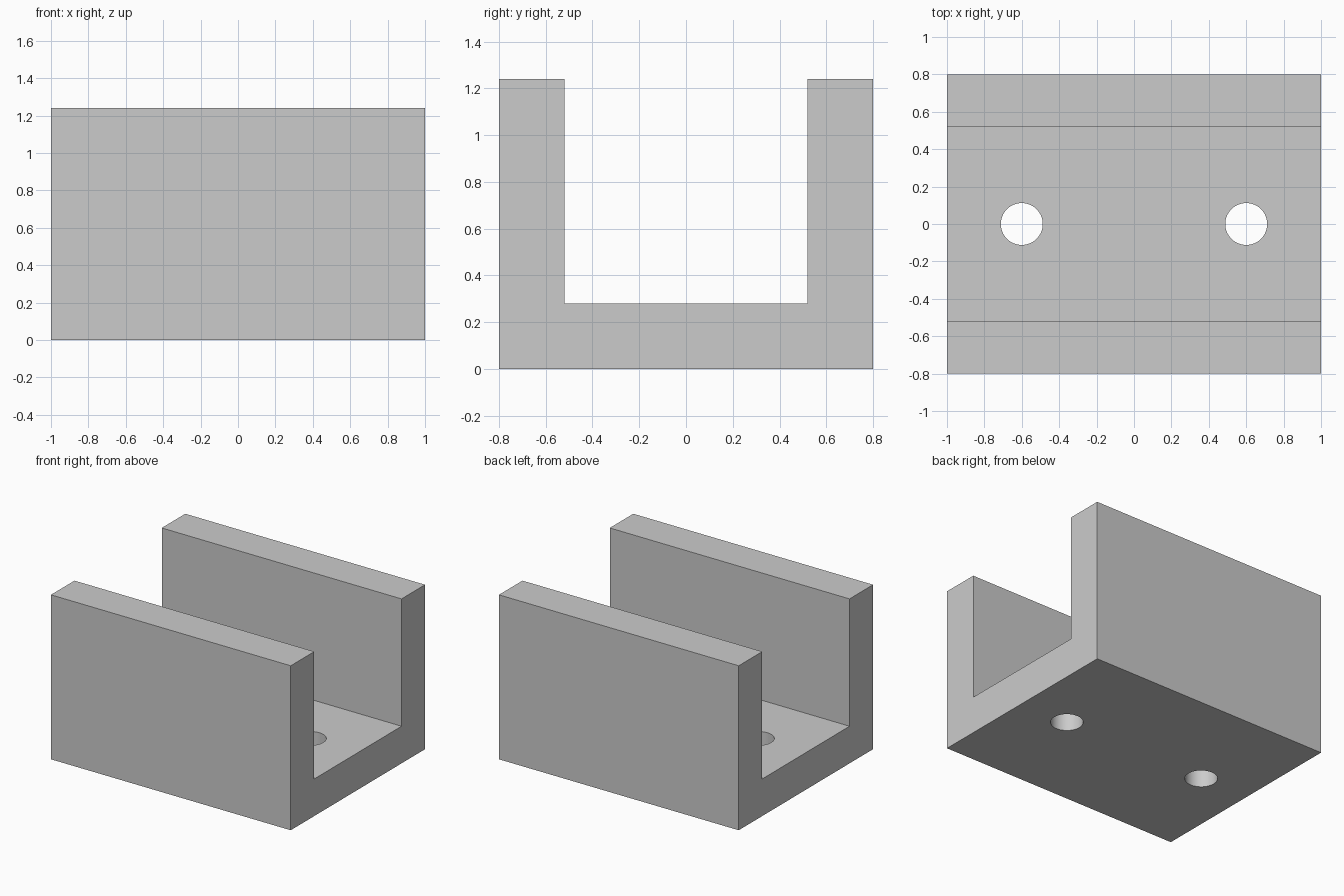
import bpy, bmesh, math
from mathutils import Vector

cube = bpy.data.objects.get("Cube")
if cube:
    bpy.data.objects.remove(cube, do_unlink=True)

LENGTH, HALF_WIDTH, HEIGHT = 2.0, 0.8, 1.24
WALL = FLOOR = 0.28
HOLE_X, HOLE_RADIUS = 0.6, 0.112

grey = bpy.data.materials.new("plain grey")
grey.use_nodes = True
colour = (0.6, 0.6, 0.6, 1)
grey.diffuse_color = colour
grey.node_tree.nodes["Principled BSDF"].inputs["Base Color"].default_value = colour

# U-shaped channel: end profile extruded along x
inner = HALF_WIDTH - WALL
half = [(HALF_WIDTH, 0), (HALF_WIDTH, HEIGHT), (inner, HEIGHT), (inner, FLOOR)]
profile = half + [(-y, z) for y, z in reversed(half)]
bm = bmesh.new()
end = bm.faces.new([bm.verts.new((-LENGTH / 2, y, z)) for y, z in profile])
swept = bmesh.ops.extrude_face_region(bm, geom=[end])["geom"]
bmesh.ops.translate(bm, vec=Vector((LENGTH, 0, 0)),
                    verts=[v for v in swept if isinstance(v, bmesh.types.BMVert)])
bmesh.ops.recalc_face_normals(bm, faces=bm.faces)
mesh = bpy.data.meshes.new("channel_bracket")
bm.to_mesh(mesh)
bm.free()
mesh.materials.append(grey)
channel = bpy.data.objects.new("channel_bracket", mesh)
bpy.context.collection.objects.link(channel)

# Two round mounting holes through the floor
cutters = []
for name, side in (("right_hole_cutter", -1), ("left_hole_cutter", 1)):
    bpy.ops.mesh.primitive_cylinder_add(vertices=64, radius=HOLE_RADIUS, depth=FLOOR * 2,
                                        location=(side * HOLE_X, 0, FLOOR / 2))
    cutter = bpy.context.object
    cutter.name = name
    cutter.hide_render = True
    cutter.data.materials.append(grey)
    cut = channel.modifiers.new(name, 'BOOLEAN')
    cut.operation, cut.solver, cut.object = 'DIFFERENCE', 'EXACT', cutter
    cutters.append(cutter)

# Apply the cuts, then smooth only the hole walls
bpy.ops.object.select_all(action='DESELECT')
channel.select_set(True)
bpy.context.view_layer.objects.active = channel
for cutter in cutters:
    bpy.ops.object.modifier_apply(modifier=cutter.name)
    bpy.data.objects.remove(cutter, do_unlink=True)
bpy.ops.object.shade_smooth_by_angle(angle=math.radians(30))
